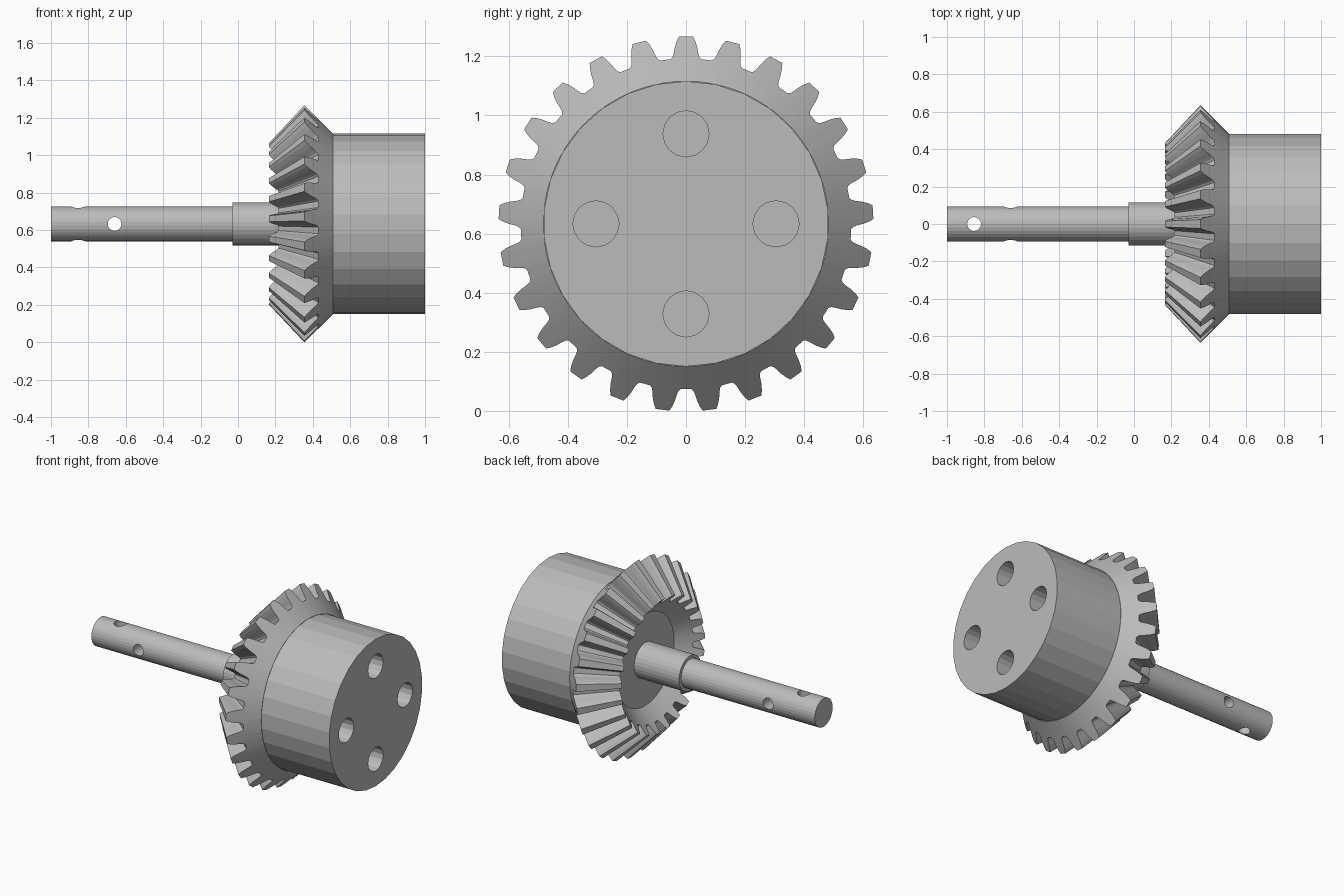
import bpy, bmesh
from math import sin, cos, radians

if "Cube" in bpy.data.objects:
    bpy.data.objects.remove(bpy.data.objects["Cube"])

AXIS_Z = 0.633      # height of the shaft axis
APEX = -0.24        # x where all tooth lines meet
TEETH = 25
INNER = 0.68        # size of the small tooth end against the large end

steel = bpy.data.materials.new("steel grey")
steel.diffuse_color = (0.5, 0.5, 0.5, 1)
steel.use_nodes = True
steel.node_tree.nodes["Principled BSDF"].inputs["Base Color"].default_value = steel.diffuse_color


def point(x, r, deg):
    """Point at radius r around the shaft axis, 0 degrees being straight up."""
    a = radians(deg)
    return (x, r * sin(a), AXIS_Z + r * cos(a))


def finish(bm, name):
    bmesh.ops.recalc_face_normals(bm, faces=bm.faces[:])
    mesh = bpy.data.meshes.new(name)
    bm.to_mesh(mesh)
    bm.free()
    mesh.materials.append(steel)
    obj = bpy.data.objects.new(name, mesh)
    bpy.context.collection.objects.link(obj)
    return obj


def loft(name, loops):
    """Skin a row of equally long point loops and cap both ends."""
    bm = bmesh.new()
    rings = [[bm.verts.new(p) for p in loop] for loop in loops]
    n = len(rings[0])
    for a, b in zip(rings, rings[1:]):
        for i in range(n):
            j = (i + 1) % n
            bm.faces.new((a[i], a[j], b[j], b[i]))
    bm.faces.new(rings[0])
    bm.faces.new(rings[-1])
    return finish(bm, name)


def rod(name, x0, x1, r, sides=30):
    return loft(name, [[point(x, r, 360 * i / sides) for i in range(sides)]
                       for x in (x0, x1)])


def drill(target, name, start, end, r, sides=16):
    """Cut a round hole running from start to end."""
    bm = bmesh.new()
    bmesh.ops.create_cone(bm, cap_ends=True, segments=sides, radius1=r, radius2=r,
                          depth=max(abs(e - s) for s, e in zip(start, end)))
    cutter = finish(bm, name)
    axis = [abs(e - s) > 1e-6 for s, e in zip(start, end)].index(True)
    cutter.rotation_euler = [(0, radians(90), 0), (radians(90), 0, 0), (0, 0, 0)][axis]
    cutter.location = [(s + e) / 2 for s, e in zip(start, end)]
    cutter.hide_render = True
    cutter.hide_set(True)
    mod = target.modifiers.new(name, 'BOOLEAN')
    mod.operation = 'DIFFERENCE'
    mod.solver = 'EXACT'
    mod.object = cutter


# Bevel gear: tooth outline as (radius, half angle) from tip to root
flank = [(0.635, 2.1), (0.62, 2.9), (0.60, 3.6), (0.58, 4.1), (0.567, 4.6), (0.56, 5.4)]
tooth = [(r, -a) for r, a in reversed(flank)] + flank
outline = [(r, a + 360 * k / TEETH) for k in range(TEETH) for r, a in tooth]
back = [point(0.99 - r, r, a) for r, a in outline]
front = [point(APEX + INNER * (0.99 - r - APEX), INNER * r, a) for r, a in outline]
back_ring = [point(0.507, 0.483, a) for r, a in outline]
recess_ring = [point(0.296, 0.30, a) for r, a in outline]
loft("bevel_gear", [back_ring, back, front, recess_ring])

# Coupling drum with four blind bolt holes
drum = rod("coupling_drum", 0.505, 1.0, 0.483)
for i, (y, z) in enumerate([(0, 1), (1, 0), (0, -1), (-1, 0)]):
    c = (y * 0.305, AXIS_Z + z * 0.305)
    drill(drum, f"bolt_hole_cutter_{i + 1}", (0.52, *c), (1.1, *c), 0.078)

# Collar and shaft with two cross pin holes
rod("shaft_collar", -0.03, 0.31, 0.115)
shaft = rod("shaft", -1.0, 0.0, 0.093)
drill(shaft, "side_pin_hole_cutter", (-0.66, -0.3, AXIS_Z), (-0.66, 0.3, AXIS_Z), 0.037)
drill(shaft, "top_pin_hole_cutter", (-0.855, 0, AXIS_Z - 0.3), (-0.855, 0, AXIS_Z + 0.3), 0.037)
